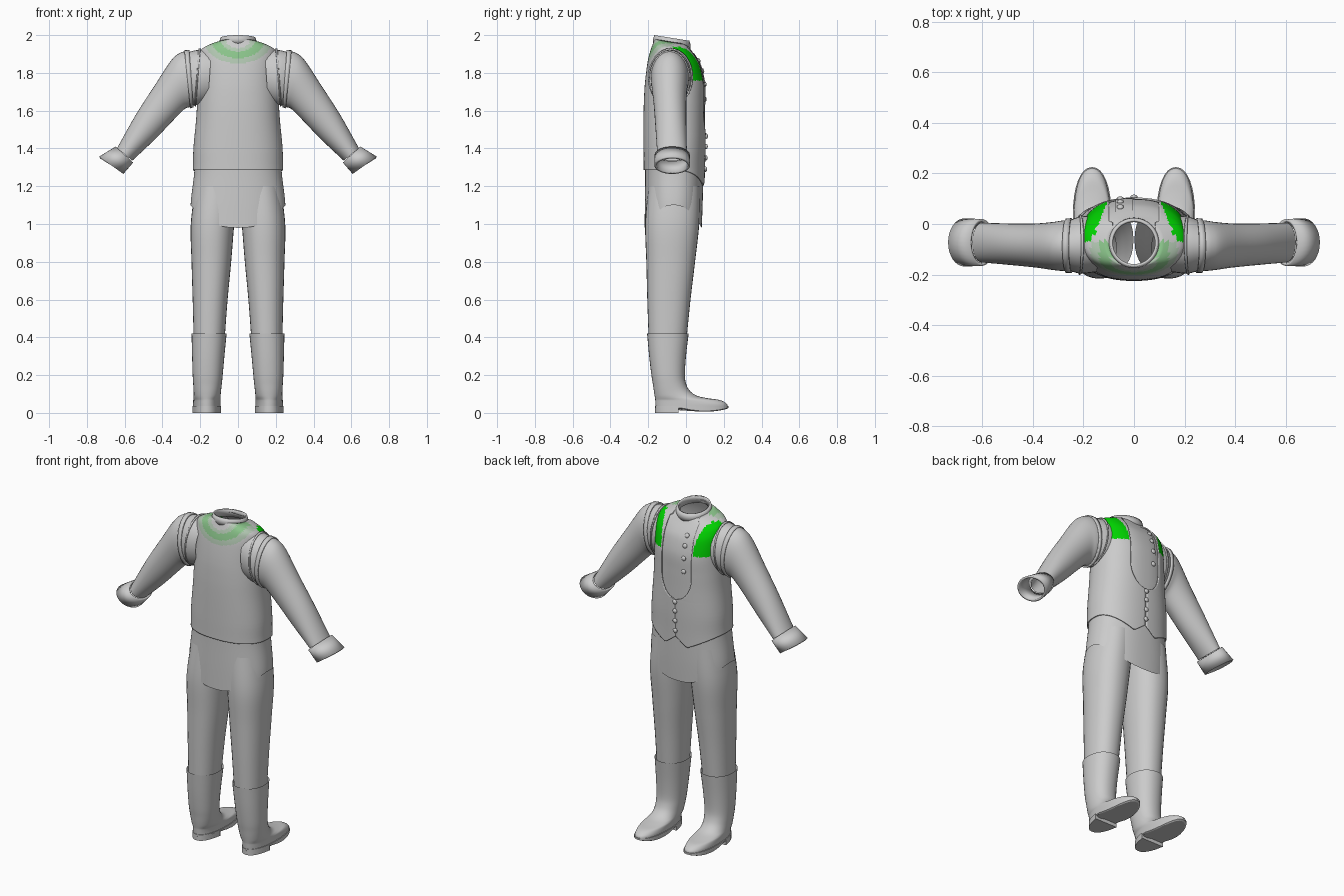
import bpy, bmesh, math
from mathutils import Vector

if "Cube" in bpy.data.objects:
    bpy.data.objects.remove(bpy.data.objects["Cube"])


def material(name, rgb):
    m = bpy.data.materials.new(name)
    m.diffuse_color = (*rgb, 1)
    m.use_nodes = True
    m.node_tree.nodes["Principled BSDF"].inputs["Base Color"].default_value = m.diffuse_color
    return m


CLOTH = material("grey_cloth", (0.6, 0.6, 0.6))
GREEN = material("bright_green", (0.0, 0.65, 0.0))
MID = material("soft_green", (0.26, 0.56, 0.26))
PALE = material("pale_green", (0.45, 0.58, 0.45))


def finish(name, bm, mats=(CLOTH,), rule=None, thick=0, angle=40):
    bmesh.ops.recalc_face_normals(bm, faces=bm.faces)
    if rule:
        for f in bm.faces:
            f.material_index = rule(f.calc_center_median())
    me = bpy.data.meshes.new(name)
    bm.to_mesh(me)
    bm.free()
    ob = bpy.data.objects.new(name, me)
    bpy.context.collection.objects.link(ob)
    for m in mats:
        me.materials.append(m)
    if thick:
        s = ob.modifiers.new("thickness", "SOLIDIFY")
        s.thickness, s.offset = thick, -1
    bpy.ops.object.select_all(action="DESELECT")
    ob.select_set(True)
    bpy.context.view_layer.objects.active = ob
    bpy.ops.object.shade_smooth_by_angle(angle=math.radians(angle))
    return ob


def grid(name, rows, closed=True, caps=(), **kw):
    """Skin a list of point rows; closed joins each row into a ring."""
    bm = bmesh.new()
    vs = [[bm.verts.new(p) for p in r] for r in rows]
    n = len(rows[0])
    for a, b in zip(vs, vs[1:]):
        for i in range(n if closed else n - 1):
            j = (i + 1) % n
            bm.faces.new((a[i], a[j], b[j], b[i]))
    for c in caps:
        bm.faces.new(vs[c])
    return finish(name, bm, **kw)


def smooth_rows(rows, k=5):
    """Catmull-Rom resampling of a table."""
    out = []
    for i in range(len(rows) - 1):
        p = [rows[max(0, min(len(rows) - 1, i + d))] for d in (-1, 0, 1, 2)]
        for s in range(k):
            t = s / k
            out.append([0.5 * (2*b + (c-a)*t + (2*a-5*b+4*c-d)*t*t + (3*b-a-3*c+d)*t**3)
                        for a, b, c, d in zip(*p)])
    return out + [list(rows[-1])]


def spow(v, e):
    return math.copysign(abs(v) ** e, v)


# --- torso surface: height, half width, back y, front y
P = 2.3
TORSO = smooth_rows([
    (0.95, .256, -.227, .09), (1.1, .259, -.226, .096), (1.27, .24, -.224, .1),
    (1.4, .236, -.225, .104), (1.55, .222, -.225, .105), (1.65, .216, -.223, .106),
    (1.75, .211, -.217, .105), (1.85, .21, -.203, .085), (1.9, .206, -.19, .06),
    (1.928, .19, -.18, .04), (1.95, .145, -.172, .025), (1.965, .096, -.168, .015)], 6)


def profile(z):
    for a, b in zip(TORSO, TORSO[1:]):
        if z <= b[0]:
            t = max(0, (z - a[0]) / (b[0] - a[0]))
            return [p + (q - p) * t for p, q in zip(a, b)][1:]
    return TORSO[-1][1:]


def surf(th, z, off=0):
    rx, y0, y1 = profile(z)
    x = (rx + off) * spow(math.sin(th), 2 / P)
    y = (y0 + y1) / 2 + ((y1 - y0) / 2 + off) * spow(math.cos(th), 2 / P)
    lean = max(0, min(1, (z - 1.75) / .2))
    return Vector((x, y, z - .15 * (y + .075) * lean))


def theta_at(x, z):
    return math.asin(spow(max(-1, min(1, x / profile(z)[0])), P / 2))


TAU, TOP = 2 * math.pi, 1.965

# shirt with curved tails
def shirt_point(u, v):
    th = TAU * u
    z0 = .98 + .12 * abs(math.sin(th)) ** (2.5 * 2 / P)
    return surf(th, z0 + (TOP - z0) * v, -.008)


grid("shirt", [[shirt_point(i / 96, j / 70) for i in range(96)] for j in range(71)])


# waistcoat with scooped front opening and two pointed front tips
def opening(z):
    if z < 1.48:
        return 0
    w = .1 * math.sqrt(1 - max(0, (1.62 - z) / .14) ** 2)
    return theta_at(min(w, .085 if z > 1.95 else w), z)


def vest_point(u, v):
    th = TAU * u
    x = .238 * abs(math.sin(th)) ** (2 / P)
    if math.cos(th) < 0:
        z0 = 1.285
    elif x < .07:
        z0 = 1.255 - .055 * x / .07
    else:
        z0 = 1.2 + .085 * (x - .07) / .168
    z = z0 + (TOP - z0) * v
    o = opening(z)
    return surf(o + (TAU - 2 * o) * u, z)


def vest_colour(c):
    if c.y > -.07:
        return 1 if c.z > 1.76 and abs(c.x) > .1 + .07 * (.1 - c.y) / .17 else 0
    d = math.hypot(c.x / .18, (c.z - 1.975) / .125)
    return 0 if d > 1 or d < .35 else 3 if d > .78 or d < .5 else 2


grid("waistcoat", [[vest_point(i / 140, j / 110) for i in range(141)] for j in range(111)],
     closed=False, mats=(CLOTH, GREEN, MID, PALE), rule=vest_colour, thick=.007)

# collar band, lower at the front
def collar_ring(r, z):
    return [(r * math.sin(a), -.075 + r * math.cos(a), z - .16 * r * math.cos(a))
            for a in (TAU * i / 48 for i in range(48))]


grid("collar", [collar_ring(.1, 1.94), collar_ring(.099, 1.965), collar_ring(.093, 1.985)],
     thick=.01)

# shirt placket
grid("placket", [[surf(theta_at(-.075 + .07 * i / 6, 1.52 + .4 * j / 24), 1.52 + .4 * j / 24, -.004)
                  for i in range(7)] for j in range(25)], closed=False)


# buttons
def button(name, x, z, off):
    p = surf(theta_at(x, z), z, off)
    q = surf(theta_at(x, z + .01), z + .01, off)
    up = (q - p).normalized()
    n = Vector((1, 0, 0)).cross(up)
    bm = bmesh.new()
    bmesh.ops.create_uvsphere(bm, u_segments=14, v_segments=8, radius=.014)
    rot = n.to_track_quat("Z", "Y").to_matrix()
    for v in bm.verts:
        v.co = p + rot @ Vector((v.co.x, v.co.y, v.co.z * .6))
    finish(name, bm)


for z in (1.29, 1.35, 1.41, 1.465):
    button("waistcoat_button", 0, z, .003)
for z in (1.66, 1.74, 1.82, 1.88):
    button("shirt_button", -.055, z, -.002)


# --- limbs, built once per side
def leg_ring(r, s, n=32, p=2.2):
    z, x0, x1, y0, y1 = r
    return [(s * ((x0+x1)/2 + (x1-x0)/2 * spow(math.sin(a), 2/p)),
             (y0+y1)/2 + (y1-y0)/2 * spow(math.cos(a), 2/p), z)
            for a in (TAU * i / n for i in range(n))]


def arm_ring(r, s, n=32):
    ax, az, bx, bz, y0, y1 = r
    return [(s * ((ax+bx)/2 + (ax-bx)/2 * math.cos(a)), (y0+y1)/2 + (y1-y0)/2 * math.sin(a),
             (az+bz)/2 + (az-bz)/2 * math.cos(a)) for a in (TAU * i / n for i in range(n))]


LEG = [(1.2, .002, .225, -.2, .075), (1., .02, .25, -.216, .07), (.8, .036, .246, -.21, .048),
       (.6, .055, .24, -.205, .024), (.4, .07, .235, -.198, .004)]
BOOT = [(.42, .06, .246, -.206, .014), (.3, .072, .243, -.195, 0), (.2, .081, .24, -.183, -.006),
        (.15, .086, .237, -.175, .002), (.115, .09, .235, -.17, .022), (.09, .092, .235, -.166, .06),
        (.077, .093, .236, -.164, .12), (.068, .093, .237, -.163, .18),
        (.05, .093, .238, -.162, .214), (.035, .093, .238, -.161, .221)]
SLEEVE = [(.265, 1.915, .245, 1.625, -.187, .016), (.305, 1.907, .258, 1.618, -.186, .014),
          (.355, 1.865, .285, 1.607, -.182, .008), (.44, 1.735, .34, 1.552, -.172, .002),
          (.54, 1.58, .44, 1.448, -.162, .002), (.64, 1.402, .56, 1.335, -.152, .005)]
BAND = [(.258, 1.922, .236, 1.618, -.194, .023), (.284, 1.92, .252, 1.612, -.194, .022)]
STUB = [(.14, 1.925, .16, 1.64, -.19, .03), (.21, 1.922, .21, 1.63, -.196, .03),
        (.262, 1.91, .246, 1.628, -.185, .015)]
ARMHOLE = [(.2, 1.931, .222, 1.625, -.2, .038), (.21, 1.927, .225, 1.622, -.202, .036)]
CUFF = [(.648, 1.41, .555, 1.325, -.166, .02), (.735, 1.357, .607, 1.265, -.168, .022)]

for side, s in (("left", -1), ("right", 1)):
    grid(side + "_trouser_leg", [leg_ring(r, s) for r in smooth_rows(LEG)])
    grid(side + "_boot", [leg_ring(r, s) for r in smooth_rows(BOOT, 4)], caps=(-1,), angle=60)
    # thin sole curving up at the toe, and a heel block
    sole = [leg_ring((z, .089, .242, -.164, .225), s) for z in (.036, .026)]
    sole.append(leg_ring((.022, .095, .236, -.16, .215), s))
    for ring in sole[1:]:
        ring[:] = [(x, y, z - .016 * max(0, 1 - ((y - .1) / .12) ** 2)) for x, y, z in ring]
    grid(side + "_sole", sole, caps=(0, -1), angle=30)
    heel = []
    for z in (.03, 0):
        outer = leg_ring((z, .09, .241, -.163, .2), s)
        heel.append([(x, min(y, -.04), z) for x, y, z in outer])
    grid(side + "_heel", heel, caps=(0, -1), angle=30)
    grid(side + "_sleeve", [arm_ring(r, s) for r in smooth_rows(SLEEVE)])
    grid(side + "_shoulder", [arm_ring(r, s) for r in smooth_rows(STUB)])
    grid(side + "_armhole_edge", [arm_ring(r, s) for r in ARMHOLE], thick=.008)
    grid(side + "_sleeve_band", [arm_ring(r, s) for r in BAND], thick=.01)
    grid(side + "_cuff", [arm_ring(r, s) for r in CUFF], thick=.012)
